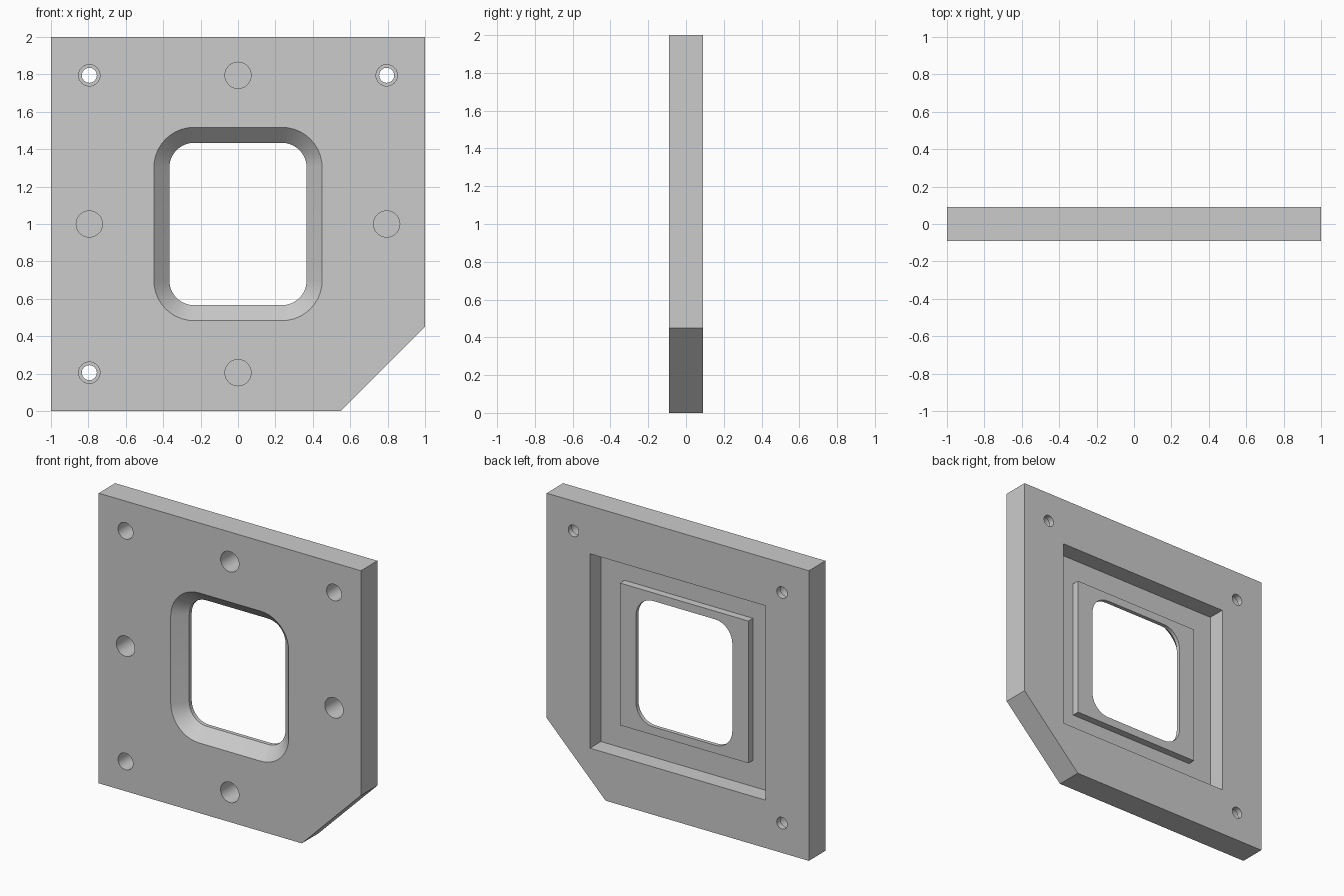
import bpy
import bmesh
from math import sin, cos, pi, radians

cube = bpy.data.objects.get("Cube")
if cube:
    bpy.data.objects.remove(cube, do_unlink=True)

grey = bpy.data.materials.new("plain grey")
grey.use_nodes = True
colour = (0.6, 0.6, 0.6, 1)
grey.diffuse_color = colour
grey.node_tree.nodes["Principled BSDF"].inputs["Base Color"].default_value = colour

FRONT, BACK = -0.09, 0.09
MID = 1.0


def circle(x, z, r, n=40):
    return [(x + r * cos(2 * pi * i / n), z + r * sin(2 * pi * i / n)) for i in range(n)]


def square(half):
    return [(half, MID - half), (half, MID + half), (-half, MID + half), (-half, MID - half)]


def rounded(cx, cz, r, steps=10):
    """Rounded rectangle from its corner centres and corner radius."""
    pts = []
    for k, (sx, sz) in enumerate([(1, 1), (-1, 1), (-1, -1), (1, -1)]):
        for i in range(steps + 1):
            a = (k + i / steps) * pi / 2
            pts.append((sx * cx + r * cos(a), MID + sz * cz + r * sin(a)))
    return pts


def loft(name, sections):
    """Closed solid through (y, outline) sections, front to back."""
    bm = bmesh.new()
    rings = [[bm.verts.new((x, y, z)) for x, z in pts] for y, pts in sections]
    for a, b in zip(rings, rings[1:]):
        for i in range(len(a)):
            j = (i + 1) % len(a)
            bm.faces.new((a[i], a[j], b[j], b[i]))
    bm.faces.new(rings[0])
    bm.faces.new(rings[-1])
    bmesh.ops.recalc_face_normals(bm, faces=bm.faces)
    mesh = bpy.data.meshes.new(name)
    bm.to_mesh(mesh)
    bm.free()
    mesh.materials.append(grey)
    obj = bpy.data.objects.new(name, mesh)
    bpy.context.collection.objects.link(obj)
    return obj


def prism(name, pts, y0, y1):
    return loft(name, [(y0, pts), (y1, pts)])


def combine(target, tool, operation):
    mod = target.modifiers.new(tool.name, "BOOLEAN")
    mod.operation, mod.solver, mod.object = operation, "EXACT", tool
    bpy.context.view_layer.objects.active = target
    bpy.ops.object.modifier_apply(modifier=mod.name)
    bpy.data.objects.remove(tool, do_unlink=True)


# Plate with one clipped lower corner
plate = prism("mounting_plate", [(-1, 0), (0.55, 0), (1, 0.45), (1, 2), (-1, 2)], FRONT, BACK)

# Square recess in the back with a raised frame around the window
combine(plate, prism("back_recess", square(0.67), -0.03, 0.2), "DIFFERENCE")
combine(plate, prism("raised_frame", square(0.49), -0.05, 0.02), "UNION")

# Window, bevelled at 45 degrees towards the front
window = loft("window", [(-0.14, rounded(0.235, 0.302, 0.265)),
                         (-0.007, rounded(0.235, 0.302, 0.132)),
                         (0.2, rounded(0.235, 0.302, 0.132))])
combine(plate, window, "DIFFERENCE")

# Counterbored screw holes in three corners
S = 0.795
for x, z in [(-S, MID + S), (S, MID + S), (-S, MID - S)]:
    combine(plate, prism("counterbore", circle(x, z, 0.057), -0.2, 0.05), "DIFFERENCE")
    combine(plate, prism("screw_hole", circle(x, z, 0.04), -0.2, 0.2), "DIFFERENCE")

# Blind holes at the middle of each side
for x, z in [(0, MID + S), (0, MID - S), (-S, MID), (S, MID)]:
    combine(plate, prism("blind_hole", circle(x, z, 0.07), -0.2, 0.07), "DIFFERENCE")

bpy.ops.object.select_all(action="DESELECT")
plate.select_set(True)
bpy.context.view_layer.objects.active = plate
bpy.ops.object.shade_smooth_by_angle(angle=radians(30))
